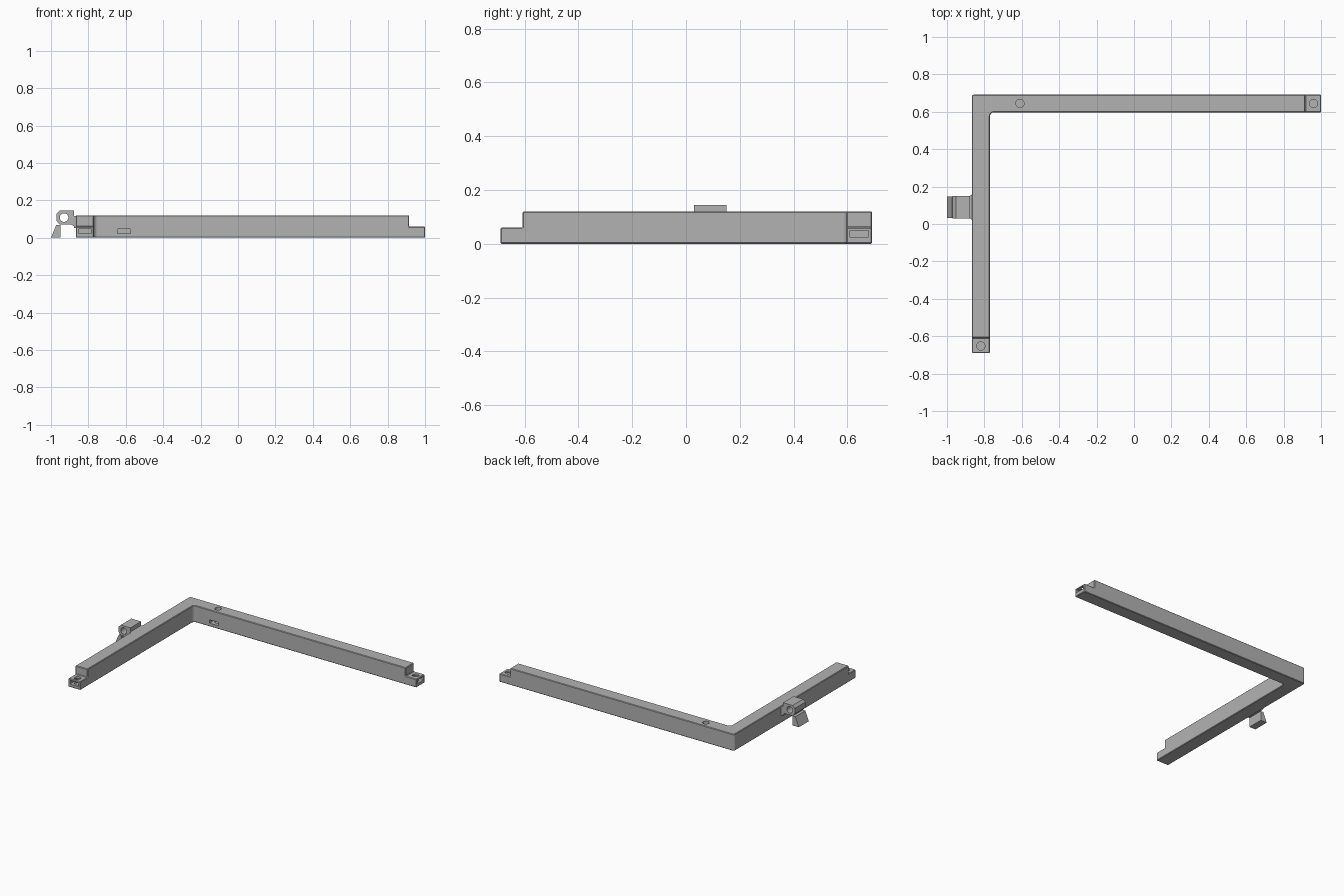
import bpy, bmesh, math
from mathutils import Vector

if "Cube" in bpy.data.objects:
    bpy.data.objects.remove(bpy.data.objects["Cube"])

grey = bpy.data.materials.new("plain grey")
grey.diffuse_color = (0.45, 0.45, 0.45, 1)
grey.use_nodes = True
grey.node_tree.nodes["Principled BSDF"].inputs["Base Color"].default_value = grey.diffuse_color


def prism(name, pts, lo, hi, axis="z"):
    """Extrude a 2D outline along z (points x,y) or along y (points x,z)."""
    bm = bmesh.new()
    place = (lambda p, h: (p[0], p[1], h)) if axis == "z" else (lambda p, h: (p[0], h, p[1]))
    face = bm.faces.new([bm.verts.new(place(p, lo)) for p in pts])
    out = bmesh.ops.extrude_face_region(bm, geom=[face])
    move = Vector(place((0, 0), hi - lo))
    bmesh.ops.translate(bm, verts=[v for v in out["geom"] if isinstance(v, bmesh.types.BMVert)], vec=move)
    bmesh.ops.recalc_face_normals(bm, faces=bm.faces)
    me = bpy.data.meshes.new(name)
    bm.to_mesh(me)
    bm.free()
    ob = bpy.data.objects.new(name, me)
    bpy.context.collection.objects.link(ob)
    me.materials.append(grey)
    return ob


def box(name, x0, x1, y0, y1, z0, z1):
    return prism(name, [(x0, y0), (x1, y0), (x1, y1), (x0, y1)], z0, z1)


def circle(cx, cy, r, n=32):
    return [(cx + r * math.cos(2 * math.pi * i / n), cy + r * math.sin(2 * math.pi * i / n)) for i in range(n)]


def arc(cx, cy, r, a0, a1, n=5):
    return [(cx + r * math.cos(math.radians(a0 + (a1 - a0) * i / n)),
             cy + r * math.sin(math.radians(a0 + (a1 - a0) * i / n))) for i in range(n + 1)]


def cut(ob, cutter):
    m = ob.modifiers.new("cut", "BOOLEAN")
    m.operation = "DIFFERENCE"
    m.solver = "EXACT"
    m.object = cutter
    cutter.hide_render = True
    cutter.hide_viewport = True
    cutter.display_type = "WIRE"


def bevel(ob, w):
    m = ob.modifiers.new("bevel", "BEVEL")
    m.width = w
    m.segments = 1
    m.limit_method = "ANGLE"
    m.angle_limit = math.radians(40)


# L-shaped frame with rounded elbow
X0, X1, Y0, Y1 = -0.867, -0.77, 0.597, 0.692
outline = [(X0, -0.69), (X1, -0.69)]
outline += arc(X1 + 0.02, Y0 - 0.02, 0.02, 180, 90)
outline += [(1.0, Y0), (1.0, Y1)]
outline += arc(X0 + 0.012, Y1 - 0.012, 0.012, 90, 180)
frame = prism("frame", outline, 0, 0.12)

# half-lap steps at both ends
cut(frame, box("right_step_cutter", 0.915, 1.1, 0.5, 0.8, 0.06, 0.2))
cut(frame, box("front_step_cutter", -0.95, -0.7, -0.8, -0.608, 0.06, 0.2))
bevel(frame, 0.004)

# nut slots and the screw holes that meet them
cut(frame, box("right_slot_cutter", 0.915, 1.1, 0.609, 0.679, 0.026, 0.05))
cut(frame, box("front_slot_cutter", -0.854, -0.784, -0.8, -0.608, 0.022, 0.048))
cut(frame, box("side_slot_cutter", -0.645, -0.575, 0.56, 0.68, 0.024, 0.048))
for i, (x, y) in enumerate([(0.96, 0.645), (-0.819, -0.652), (-0.61, 0.645)]):
    cut(frame, prism("screw_hole_cutter_%d" % i, circle(x, y, 0.022), 0.015, 0.2))

# hinge knuckle with pin hole
knuckle = prism("hinge_knuckle", [(-0.97, 0.09), (-0.97, 0.128), (-0.953, 0.145), (-0.876, 0.145),
                                  (-0.876, 0.06), (-0.89, 0.07), (-0.953, 0.07)], 0.03, 0.15, "y")
cut(knuckle, prism("pin_hole_cutter", circle(-0.93, 0.108, 0.023), -0.1, 0.3, "y"))

# flared neck joining the knuckle to the frame
prism("hinge_neck", [(-0.878, 0.03), (-0.86, 0.018), (-0.86, 0.162), (-0.878, 0.15)], 0.052, 0.116)

# wedge foot under the knuckle
prism("wedge_foot", [(-1.0, 0), (-0.95, 0), (-0.95, 0.068), (-0.972, 0.068)], 0.033, 0.147, "y")
